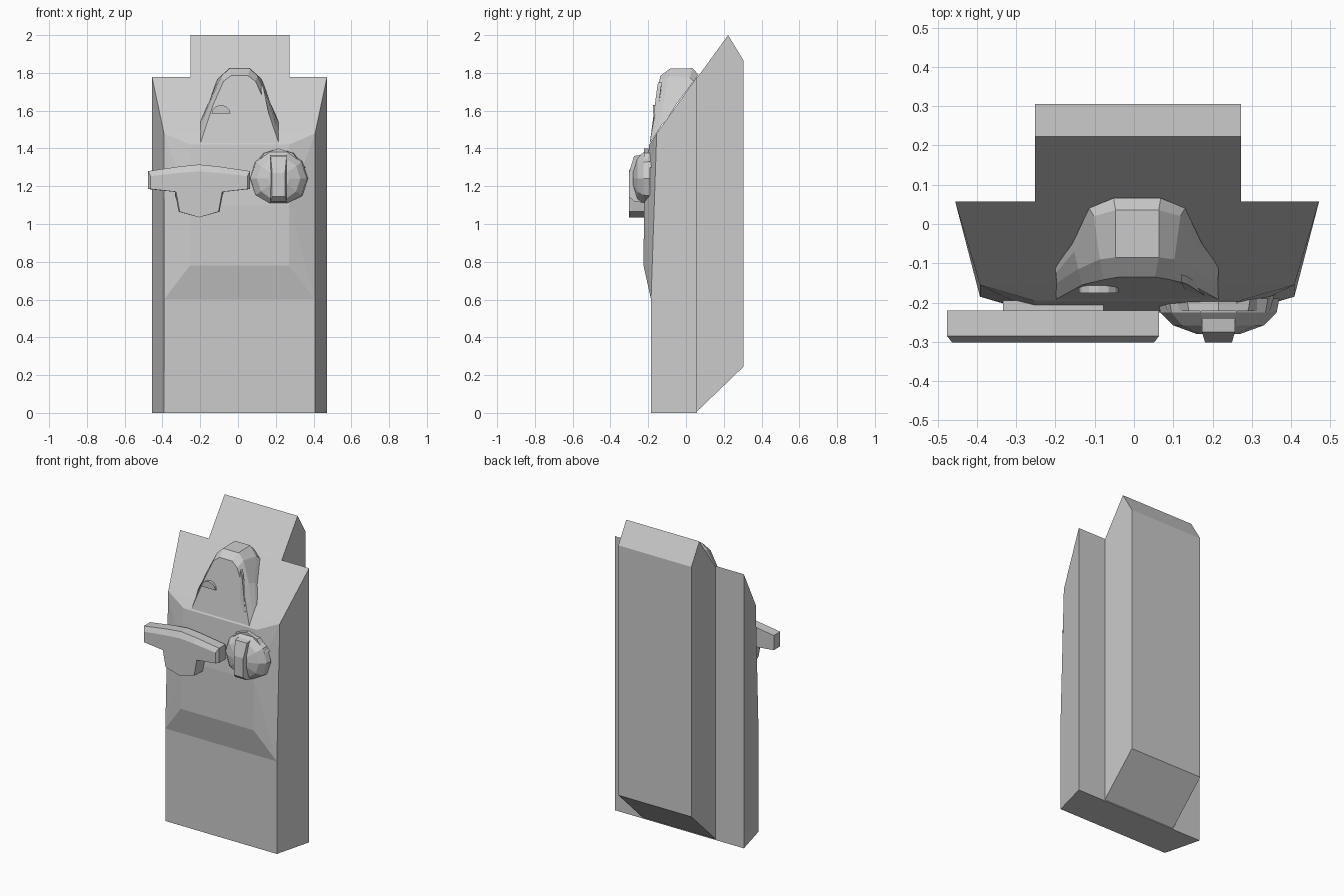
import bpy, bmesh
from math import sin, cos, pi

if "Cube" in bpy.data.objects:
    bpy.data.objects.remove(bpy.data.objects["Cube"])


def finish(name, bm):
    bmesh.ops.remove_doubles(bm, verts=bm.verts, dist=0.0005)
    bmesh.ops.recalc_face_normals(bm, faces=bm.faces)
    me = bpy.data.meshes.new(name)
    bm.to_mesh(me)
    bm.free()
    ob = bpy.data.objects.new(name, me)
    bpy.context.collection.objects.link(ob)
    return ob


def loft(name, rings):
    """Skin matching closed rings of points and cap both ends."""
    bm = bmesh.new()
    vs = [[bm.verts.new(p) for p in r] for r in rings]
    n = len(vs[0])
    for a, b in zip(vs, vs[1:]):
        for i in range(n):
            j = (i + 1) % n
            bm.faces.new((a[i], a[j], b[j], b[i]))
    bm.faces.new(vs[0])
    bm.faces.new(vs[-1])
    return finish(name, bm)


def slope(y):
    """Height of the slanted top panel."""
    return 1.775 + (y - 0.055) * 1.4


# Cabinet shell: splayed sides, slanted top, raised front panel
C = 0.008


def pair(x, y, z):
    return [(C - x, y, z), (C + x, y, z)]


rows = [pair(.463, .057, 0), pair(.40, -.185, 0), pair(.40, -.185, .6),
        pair(.262, -.225, .78), pair(.262, -.222, 1.1), pair(.262, -.195, 1.42),
        pair(.40, -.155, 1.48), pair(.463, .057, 1.777)]
bm = bmesh.new()
v = [[bm.verts.new(p) for p in r] for r in rows]
for a, b in zip(v, v[1:] + v[:1]):
    bm.faces.new((a[0], a[1], b[1], b[0]))
for s in (0, 1):
    bm.faces.new([v[k][s] for k in (0, 1, 2, 6, 7)])
    bm.faces.new([v[k][s] for k in (2, 3, 4)])
    bm.faces.new([v[k][s] for k in (2, 4, 6)])
    bm.faces.new([v[k][s] for k in (4, 5, 6)])
finish("cabinet_body", bm)

# Narrower rear housing
prof = [(.05, .0), (.305, .245), (.305, 1.865), (.223, 2.0), (.05, 1.762)]
loft("rear_housing", [[(x, y, z) for y, z in prof] for x in (-.252, .272)])

# Hood on the slanted panel: foot, shoulder and front arch
half_foot = [(.208, -.11, 1.54), (.165, -.05, 1.635), (.122, .04, 1.755), (.06, .066, 1.79)]
half_top = [(.207, -.125, 1.53), (.16, -.07, 1.65), (.11, .02, 1.775), (.055, .035, 1.825)]
half_mid = [(.205, -.15, 1.49), (.15, -.115, 1.66), (.095, -.09, 1.785), (.055, -.085, 1.822)]
half_front = [(.207, -.192, 1.43), (.14, -.155, 1.63), (.085, -.142, 1.755), (.045, -.135, 1.785)]


def arch(h):
    return ([(C - x, y, z) for x, y, z in h] + [(C + x, y, z) for x, y, z in reversed(h)])


loft("hood", [arch(h) for h in (half_foot, half_top, half_mid, half_front)])

# Small trims on the hood front
loft("hood_slit", [[(x, y + d, z) for x, y, z in
     ((.12, -.148, 1.75), (.135, -.178, 1.5), (.18, -.182, 1.5), (.135, -.153, 1.72))]
     for d in (.02, 0)])
loft("hood_tab", [[(-.09 + .05 * cos(i * pi / 6), y, 1.585 + .045 * sin(i * pi / 6))
     for i in range(7)] for y in (-.14, -.175)])

# T-shaped pull handle, chamfered toward the front
outline = [(-.270, .0), (-.270, .095), (-.10, .12), (0, .13), (.10, .12), (.270, .095),
           (.270, .0), (.128, -.015), (.108, -.12), (0, -.15), (-.108, -.12), (-.128, -.015)]
HX, HZ = -.206, 1.185


def handle_ring(y, sx, top):
    return [(HX + x * sx, y, HZ + (z * top if z > 0 else z)) for x, z in outline]


loft("pull_handle", [handle_ring(-.22, 1, 1), handle_ring(-.285, 1, 1),
                     handle_ring(-.302, .95, .72)])
# Handle mount
loft("handle_mount", [[(HX + x, y, z) for x, z in
     ((-.128, 1.29), (.128, 1.29), (.128, 1.15), (.1, 1.065), (-.1, 1.065), (-.128, 1.15))]
     for y in (-.195, -.225)])

# Rotary dial: faceted dome
DX, DZ, N = .215, 1.24, 10


def dial_ring(r, y):
    return [(DX + r * sin((i + .5) * 2 * pi / N), y, max(1.11, DZ + r * cos((i + .5) * 2 * pi / N)))
            for i in range(N)]


loft("dial", [dial_ring(.155, -.19), dial_ring(.148, -.225),
              dial_ring(.115, -.258), dial_ring(.055, -.28)])
# Dial grip bar
loft("dial_grip", [[(DX - w, y, 1.11 + b), (DX + w, y, 1.11 + b), (DX + w, y, t), (DX - w, y, t)]
     for w, y, b, t in ((.042, -.21, 0, 1.37), (.042, -.275, .01, 1.36), (.034, -.302, .035, 1.27))])
# Brow above the dial
loft("dial_brow", [[(DX + x * s, y, z) for x, z in
     ((-.13, 1.30), (-.075, 1.375), (0, 1.40), (.075, 1.375), (.13, 1.30))]
     for y, s in ((-.18, 1.1), (-.222, 1))])
